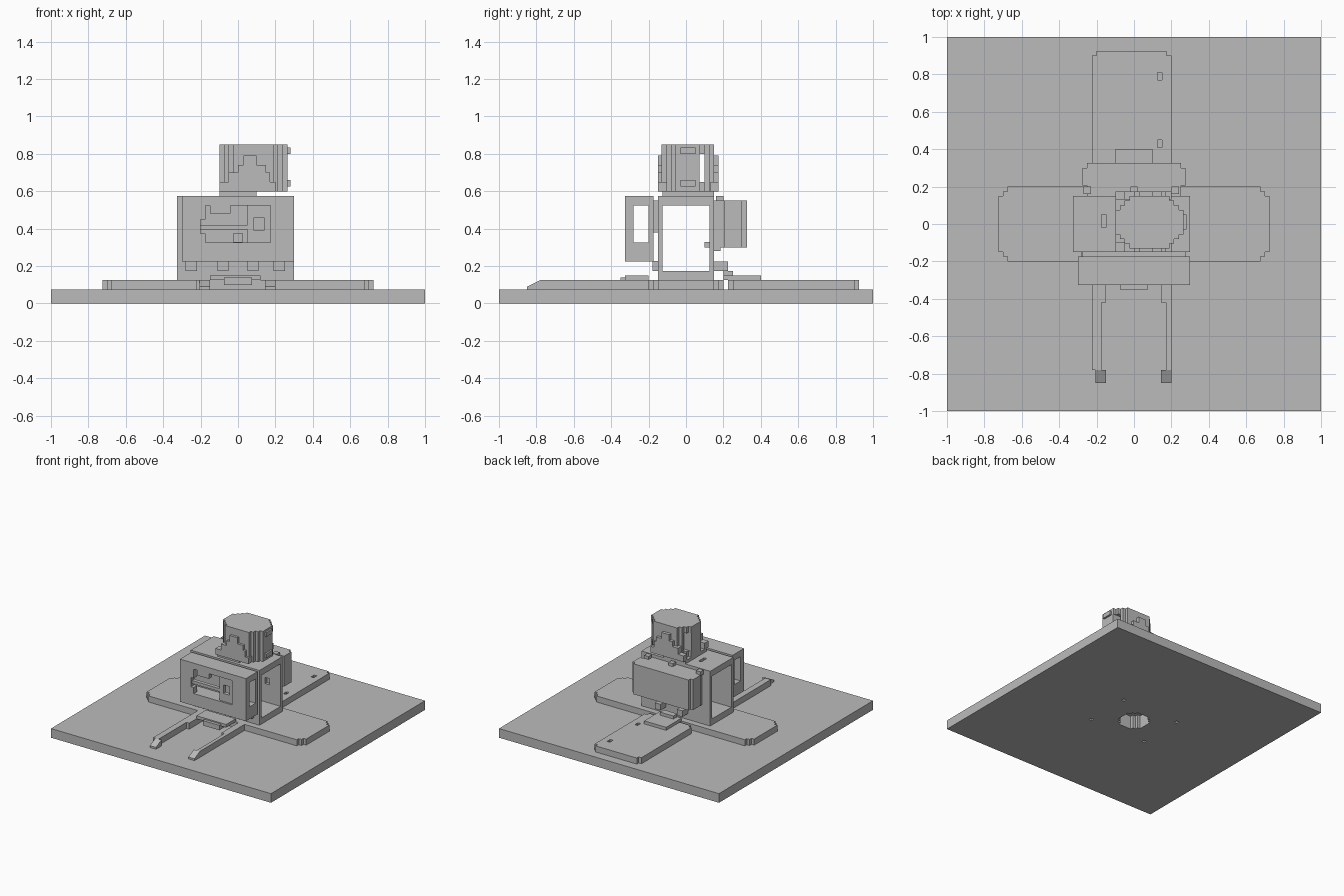
import bpy
import bmesh

cube = bpy.data.objects.get("Cube")
if cube:
    bpy.data.objects.remove(cube, do_unlink=True)

grey = bpy.data.materials.new("plain grey")
grey.use_nodes = True
GREY = (0.5, 0.5, 0.5, 1)
grey.diffuse_color = GREY
grey.node_tree.nodes["Principled BSDF"].inputs["Base Color"].default_value = GREY


def prism(name, points, low, high):
    """Extrude a flat outline from one height to another."""
    bm = bmesh.new()
    face = bm.faces.new([bm.verts.new((x, y, low)) for x, y in points])
    ext = bmesh.ops.extrude_face_region(bm, geom=[face])
    top = [v for v in ext["geom"] if isinstance(v, bmesh.types.BMVert)]
    bmesh.ops.translate(bm, verts=top, vec=(0, 0, high - low))
    bmesh.ops.recalc_face_normals(bm, faces=bm.faces)
    mesh = bpy.data.meshes.new(name)
    bm.to_mesh(mesh)
    bm.free()
    mesh.materials.append(grey)
    obj = bpy.data.objects.new(name, mesh)
    bpy.context.collection.objects.link(obj)
    return obj


def box(name, xs, ys, zs):
    (a, b), (c, d) = xs, ys
    return prism(name, [(a, c), (b, c), (b, d), (a, d)], *zs)


def stepped(name, xs, ys, zs, step, count):
    """Box whose upright corners are cut as small stairs."""
    stairs = []
    for i in range(count):
        stairs += [(i * step, (count - i) * step), ((i + 1) * step, (count - i) * step)]
    stairs.append((count * step, 0))
    (a, b), (c, d) = xs, ys
    points = [(a + u, c + v) for u, v in stairs]
    points += [(b - u, c + v) for u, v in reversed(stairs)]
    points += [(b - u, d - v) for u, v in stairs]
    points += [(a + u, d - v) for u, v in reversed(stairs)]
    return prism(name, points, *zs)


def cut(obj, tool):
    mod = obj.modifiers.new("opening", "BOOLEAN")
    mod.operation = "DIFFERENCE"
    mod.solver = "EXACT"
    mod.object = tool
    tool.hide_render = True
    tool.hide_viewport = True
    tool.display_type = "WIRE"


# Base plate with a central opening and four screw holes
base = box("base_plate", (-1, 1), (-1, 1), (0, 0.075))
side_pads = stepped("side_pads", (-0.725, 0.725), (-0.2, 0.2), (0.075, 0.125), 0.025, 2)
hub = stepped("hub_cutter", (-0.11, 0.11), (-0.11, 0.11), (-0.05, 0.11), 0.025, 2)
cut(base, hub)
cut(side_pads, hub)
for sx in (-1, 1):
    for sy in (-1, 1):
        x, y = 0.26 * sx, 0.19 * sy
        cut(base, box("screw_cutter", (x - 0.013, x + 0.013), (y - 0.013, y + 0.013), (-0.05, 0.06)))

# Rear pad with two small holes, and its hinge plate
rear_pad = stepped("rear_pad", (-0.225, 0.2), (0.225, 0.925), (0.075, 0.125), 0.025, 1)
for y in (0.43, 0.79):
    cut(rear_pad, box("pad_hole_cutter", (0.125, 0.15), (y - 0.02, y + 0.02), (0.09, 0.2)))
box("hinge_plate", (-0.1, 0.1), (0.2, 0.4), (0.125, 0.15))
box("hinge_step", (-0.06, 0.06), (0.2, 0.25), (0.15, 0.175))
for x in (-0.1, 0.1):
    box("hinge_post", (x - 0.025, x + 0.025), (0.15, 0.225), (0.175, 0.225))

# Front legs, with sloping feet
for side, x0, x1 in (("right", -0.225, -0.175), ("left", 0.17, 0.2)):
    box(side + "_front_leg", (x0, x1), (-0.78, -0.2), (0.075, 0.125))
    inner = x1 if x0 < 0 else x0 - 0.025
    box(side + "_leg_root", (inner, inner + 0.025), (-0.42, -0.2), (0.075, 0.125))
    lo, hi = (x0 + 0.02, x1 + 0.025) if x0 < 0 else (x0 - 0.025, x1)
    foot = box(side + "_foot", (lo, hi), (-0.85, -0.78), (0.075, 0.125))
    for v in foot.data.vertices:
        if v.co.y < -0.8 and v.co.z > 0.1:
            v.co.z = 0.09
box("front_bridge", (-0.15, 0.12), (-0.325, -0.2), (0.125, 0.15))
box("front_tongue", (-0.075, 0.075), (-0.35, -0.23), (0.1, 0.14))

# Body: a square tube open at both sides
body = box("body", (-0.325, 0.3), (-0.15, 0.15), (0.125, 0.575))
cut(body, box("tube_cutter", (-0.5, 0.5), (-0.125, 0.125), (0.175, 0.525)))
cut(body, box("rear_hole_cutter", (0.16, 0.2), (0.1, 0.2), (0.325, 0.375)))
cut(body, box("roof_hole_cutter", (-0.175, -0.15), (-0.02, 0.05), (0.5, 0.6)))
box("inner_peg", (-0.06, 0.06), (0.1, 0.125), (0.3, 0.33))

# Front box: hollow, with a window
front = box("front_box", (-0.3, 0.3), (-0.325, -0.175), (0.225, 0.575))
cut(front, box("box_tube_cutter", (-0.5, 0.5), (-0.28, -0.2), (0.325, 0.525)))
cut(front, box("window_cutter", (-0.175, 0.175), (-0.4, -0.25), (0.325, 0.525)))
cut(front, box("window_notch_cutter", (-0.2, -0.15), (-0.4, -0.25), (0.375, 0.45)))
cut(front, box("inner_hole_cutter", (-0.025, 0.025), (-0.22, -0.16), (0.33, 0.375)))
box("window_block", (-0.15, -0.04), (-0.32, -0.28), (0.48, 0.525))
box("window_shelf", (-0.2, 0.05), (-0.31, -0.28), (0.395, 0.42))
pane = box("window_frame", (0.05, 0.175), (-0.31, -0.28), (0.325, 0.525))
cut(pane, box("pane_cutter", (0.085, 0.14), (-0.4, -0.2), (0.39, 0.46)))
box("front_link", (-0.275, 0.275), (-0.176, -0.149), (0.38, 0.55))
for x in (-0.25, -0.08, 0.08, 0.22):
    box("front_tab", (x - 0.03, x + 0.03), (-0.18, -0.149), (0.175, 0.226))

# Rear box, joined to the body
stepped("rear_box", (-0.275, 0.275), (0.18, 0.325), (0.3, 0.55), 0.025, 1)
box("rear_link", (-0.25, 0.25), (0.149, 0.185), (0.28, 0.55))
for x in (-0.25, 0, 0.22):
    box("rear_ear", (x - 0.02, x + 0.02), (0.16, 0.2), (0.54, 0.575))

# Head: a stepped drum with a slot, on a short neck
box("neck", (-0.1, 0.1), (-0.125, 0.15), (0.574, 0.601))
head = stepped("head", (-0.1, 0.265), (-0.13, 0.15), (0.6, 0.85), 0.025, 3)
cut(head, box("slot_cutter", (-0.3, 0.5), (0.072, 0.1), (0.65, 0.8)))
for z in (0.625, 0.8):
    box("head_lug", (0.24, 0.28), (-0.03, 0.05), (z, z + 0.035))

# Stair-shaped cheek plates at the front and back of the head
tiers = [(0.6, -0.1, 0.2), (0.65, -0.05, 0.17), (0.69, 0, 0.15), (0.74, 0.03, 0.1)]
for name, y0, y1 in (("front", -0.15, -0.1), ("back", 0.13, 0.175)):
    for z, x0, x1 in tiers:
        box(name + "_cheek", (x0, x1), (y0, y1), (z, z + 0.05))
